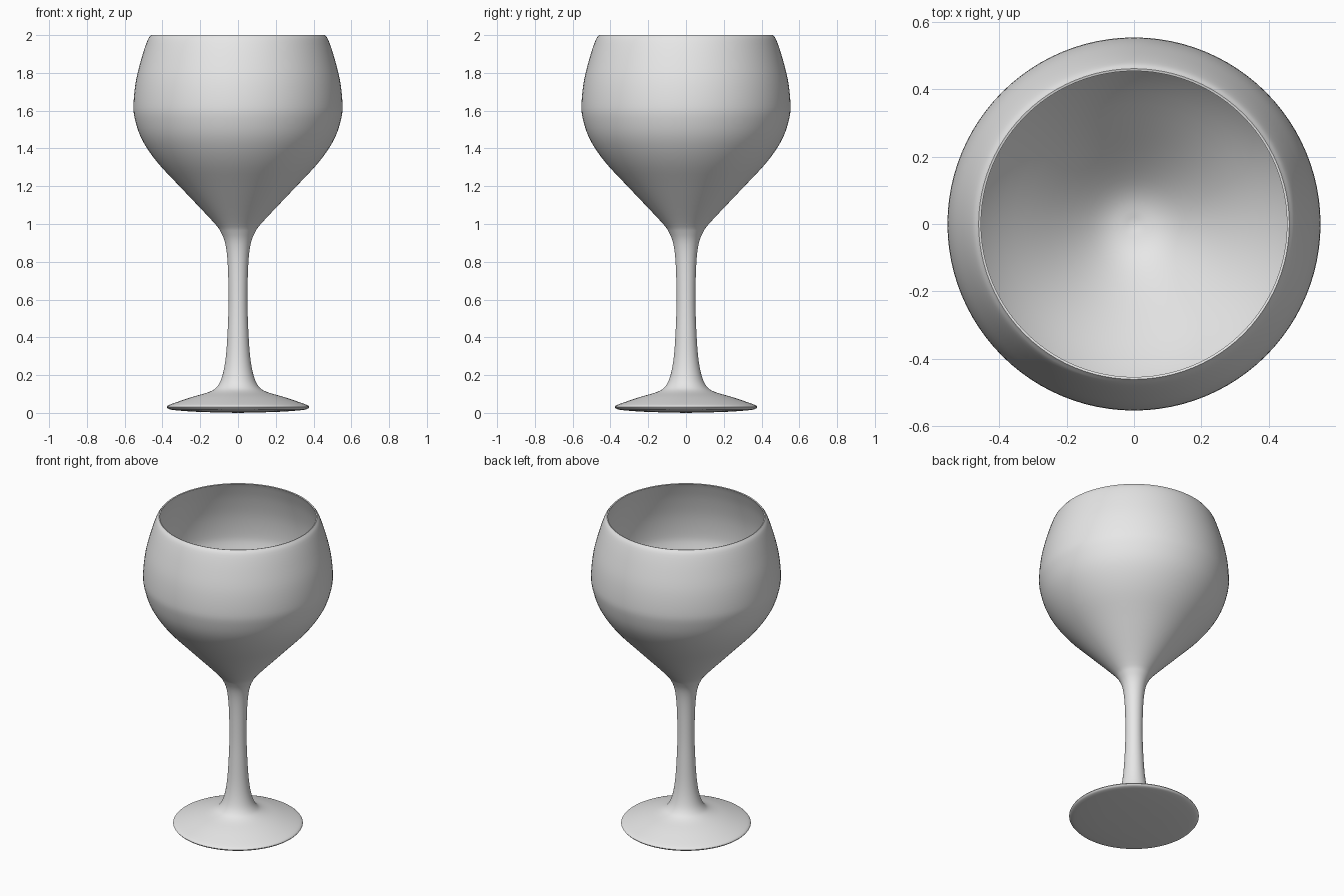
import bpy
import bmesh
import math
from mathutils import Vector

cube = bpy.data.objects.get("Cube")
if cube:
    bpy.data.objects.remove(cube, do_unlink=True)

SEGMENTS = 96


def make_material(name, colour):
    mat = bpy.data.materials.new(name)
    mat.use_nodes = True
    mat.diffuse_color = colour
    mat.node_tree.nodes["Principled BSDF"].inputs["Base Color"].default_value = colour
    return mat


def smooth_path(points, steps=4):
    """Catmull-Rom curve through (radius, height) points."""
    pts = [Vector(p) for p in points]
    pts = [2 * pts[0] - pts[1]] + pts + [2 * pts[-1] - pts[-2]]
    path = []
    for a, b, c, d in zip(pts, pts[1:], pts[2:], pts[3:]):
        for i in range(steps):
            t = i / steps
            path.append(0.5 * (2 * b + (c - a) * t + (2 * a - 5 * b + 4 * c - d) * t ** 2
                               + (3 * b - a - 3 * c + d) * t ** 3))
    return path + [pts[-2]]


def lathe(name, path, material):
    bm = bmesh.new()
    verts = [bm.verts.new((max(p.x, 0), 0, p.y)) for p in path]
    edges = [bm.edges.new(pair) for pair in zip(verts, verts[1:])]
    bmesh.ops.spin(bm, geom=verts + edges, cent=(0, 0, 0), axis=(0, 0, 1),
                   angle=math.tau, steps=SEGMENTS, use_merge=False)
    bmesh.ops.remove_doubles(bm, verts=bm.verts[:], dist=0.0002)
    bmesh.ops.recalc_face_normals(bm, faces=bm.faces[:])
    mesh = bpy.data.meshes.new(name)
    bm.to_mesh(mesh)
    bm.free()
    mesh.materials.append(material)
    obj = bpy.data.objects.new(name, mesh)
    bpy.context.collection.objects.link(obj)
    bpy.ops.object.select_all(action='DESELECT')
    obj.select_set(True)
    bpy.context.view_layer.objects.active = obj
    bpy.ops.object.shade_smooth_by_angle(angle=math.radians(50))
    return obj


# Foot underside, slightly domed
underside = [(0, 0), (0.2, 0.005), (0.32, 0.013), (0.365, 0.02), (0.378, 0.031)]

# Foot top, stem and outer bowl wall
outside = [(0.378, 0.031), (0.36, 0.044), (0.25, 0.082), (0.15, 0.112), (0.108, 0.142),
           (0.082, 0.2), (0.064, 0.3), (0.054, 0.45), (0.05, 0.6), (0.054, 0.78),
           (0.066, 0.89), (0.09, 0.955), (0.13, 1.01), (0.3, 1.19), (0.43, 1.33),
           (0.51, 1.45), (0.547, 1.56), (0.553, 1.64), (0.54, 1.76), (0.51, 1.88),
           (0.48, 1.97), (0.461, 2.0)]

# Inner bowl wall, from the rim down to the rounded bottom
inside = [(0.454, 1.998), (0.468, 1.965), (0.498, 1.88), (0.528, 1.76), (0.541, 1.64),
          (0.535, 1.565), (0.498, 1.46), (0.418, 1.345), (0.288, 1.205), (0.16, 1.077),
          (0.08, 1.02), (0, 1.0)]

grey = make_material("light grey", (0.8, 0.8, 0.8, 1))
profile = smooth_path(underside) + smooth_path(outside) + smooth_path(inside)
lathe("wine_glass", [p for i, p in enumerate(profile)
                     if i == 0 or (p - profile[i - 1]).length > 0.0005], grey)
